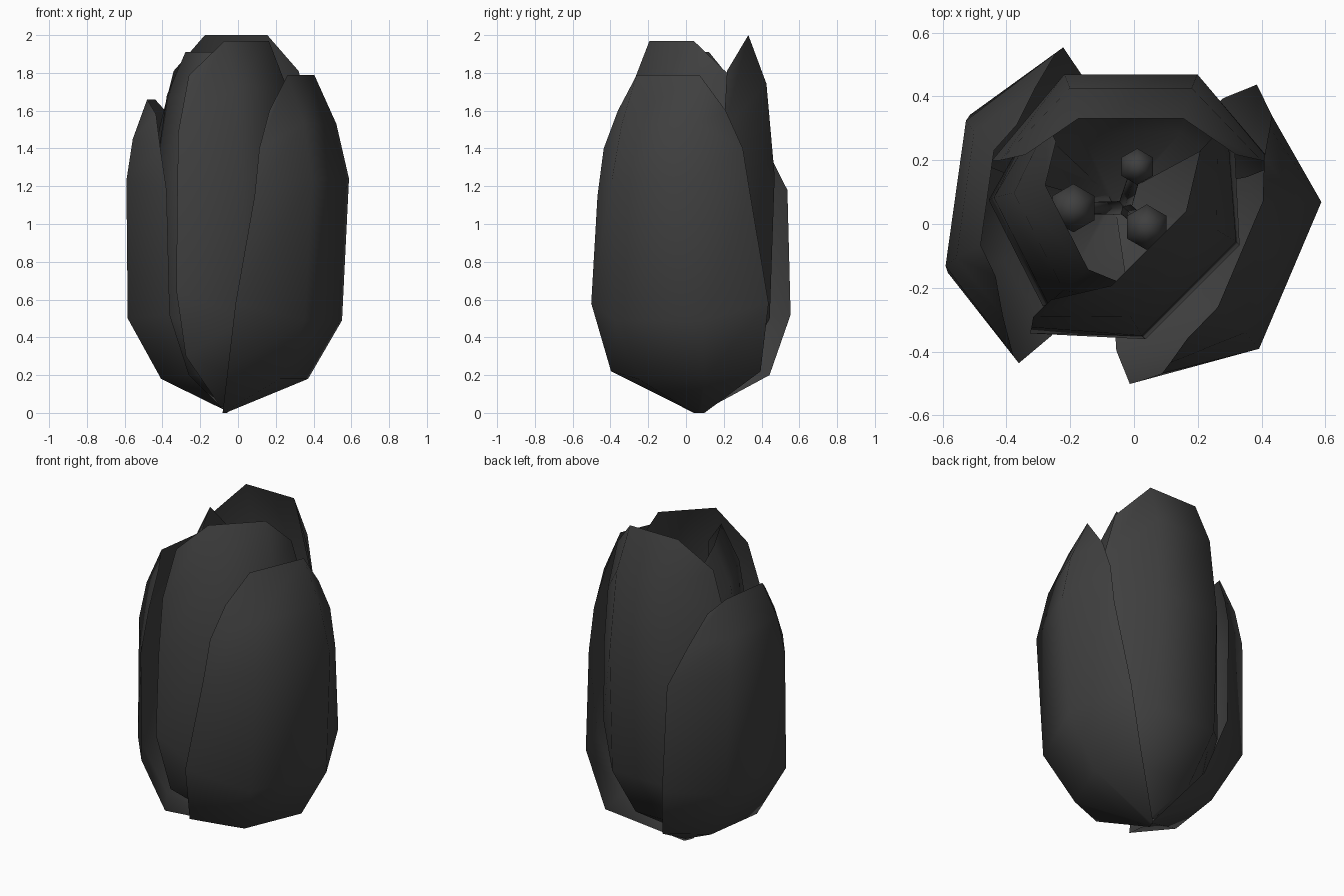
import bpy, bmesh
from math import sin, cos, radians
from mathutils import Vector

cube = bpy.data.objects.get("Cube")
if cube:
    bpy.data.objects.remove(cube)

charcoal = bpy.data.materials.new("charcoal_petal")
charcoal.use_nodes = True
COLOR = (0.05, 0.05, 0.05, 1)
charcoal.diffuse_color = COLOR
charcoal.node_tree.nodes["Principled BSDF"].inputs["Base Color"].default_value = COLOR

# Petal profile rows: middle height, depth, half width, then edge height, depth, half width
OUTER = [(0.18, 0.42, 0.19, 0.22, 0.22, 0.43),
         (0.49, 0.59, 0.25, 0.58, 0.30, 0.51),
         (1.24, 0.63, 0.25, 1.15, 0.38, 0.44),
         (1.53, 0.57, 0.22, 1.40, 0.39, 0.40),
         (1.79, 0.46, 0.18, 1.60, 0.41, 0.31)]
SHORT = [(0.18, 0.44, 0.19, 0.20, 0.26, 0.40),
         (0.50, 0.61, 0.25, 0.52, 0.35, 0.50),
         (1.23, 0.62, 0.23, 1.18, 0.37, 0.48),
         (1.45, 0.59, 0.20, 1.40, 0.42, 0.36),
         (1.66, 0.52, 0.15, 1.58, 0.46, 0.24)]
INNER = [(0.20, 0.41, 0.18, 0.30, 0.25, 0.42),
         (0.50, 0.59, 0.24, 0.65, 0.29, 0.52),
         (1.24, 0.62, 0.24, 1.15, 0.31, 0.50),
         (1.60, 0.57, 0.22, 1.42, 0.31, 0.47),
         (1.79, 0.46, 0.19, 1.65, 0.33, 0.38)]
ROOT = Vector((-0.07, 0.07, 0))


def finish(name, bm):
    bmesh.ops.recalc_face_normals(bm, faces=bm.faces)
    mesh = bpy.data.meshes.new(name)
    bm.to_mesh(mesh)
    bm.free()
    for p in mesh.polygons:
        p.use_smooth = True
    mesh.materials.append(charcoal)
    obj = bpy.data.objects.new(name, mesh)
    bpy.context.collection.objects.link(obj)
    return obj


def petal(name, rows, angle, base, top, rise=0.0, size=1.0, lean=0.0, spread=1.0):
    """Cupped sheet growing from the shared root, stretched above its belly to the top height."""
    a = radians(angle)
    out, side = Vector((cos(a), sin(a), 0)), Vector((-sin(a), cos(a), 0))
    stretch = (top - 1.2) / (rows[-1][0] - 1.2)
    bm = bmesh.new()

    def vert(z, depth, across):
        if z > 1.2:
            z = 1.2 + (z - 1.2) * stretch
        p = out * (depth * size - lean * z) + side * across * size
        return bm.verts.new((base[0] + p.x, base[1] + p.y, z))

    # Narrow foot at the root
    grid = [[bm.verts.new(ROOT + side * s + Vector((0, 0, rise)))
             for s in (-0.03, -0.01, 0.01, 0.03)]]
    for mz, md, mw, ez, ed, ew in rows:
        grid.append([vert(ez, ed, -ew * spread), vert(mz, md, -mw),
                     vert(mz, md, mw), vert(ez, ed, ew * spread)])
    for low, high in zip(grid, grid[1:]):
        for i in range(3):
            bm.faces.new((low[i], low[i + 1], high[i + 1], high[i]))
    # Point the normals outward
    obj = finish(name, bm)
    if obj.data.polygons[7].normal.dot(out) < 0:
        obj.data.flip_normals()


# Outer petals
petal("outer_petal_left", OUTER, -23, (-0.09, 0.085), 1.79)
petal("outer_petal_right", SHORT, 172, (0.055, 0.01), 1.66, 0.015)
# Inner petals
petal("inner_petal_back", INNER, 90, (-0.01, -0.07), 2.0, 0.04, 0.87)
petal("inner_petal_front", INNER, -45, (-0.16, 0.13), 1.97, 0.03, 0.87, 0.055)
petal("inner_petal_right", INNER, 207, (0.015, 0.105), 1.91, 0.05, 0.78, 0.055, 0.86)


# Stamens: a thin stalk rising from the base with a faceted head
def stamen(name, x, y, z, radius):
    foot, head = Vector((-0.03, 0.05, 0.12)), Vector((x, y, z))
    axis = head - foot
    turn = axis.to_track_quat('Z', 'Y').to_matrix().to_4x4()
    bm = bmesh.new()
    stalk = bmesh.ops.create_cone(bm, cap_ends=True, segments=6, radius1=0.025,
                                  radius2=0.02, depth=axis.length)["verts"]
    bmesh.ops.transform(bm, matrix=turn, verts=stalk)
    bmesh.ops.translate(bm, vec=(foot + head) / 2, verts=stalk)
    ball = bmesh.ops.create_uvsphere(bm, u_segments=6, v_segments=5, radius=radius)["verts"]
    bmesh.ops.scale(bm, vec=(1, 1, 1.6), verts=ball)
    bmesh.ops.translate(bm, vec=head, verts=ball)
    finish(name, bm)


stamen("stamen_back", 0.01, 0.18, 0.85, 0.06)
stamen("stamen_right", -0.19, 0.05, 0.95, 0.08)
stamen("stamen_front", 0.04, -0.01, 0.9, 0.075)
